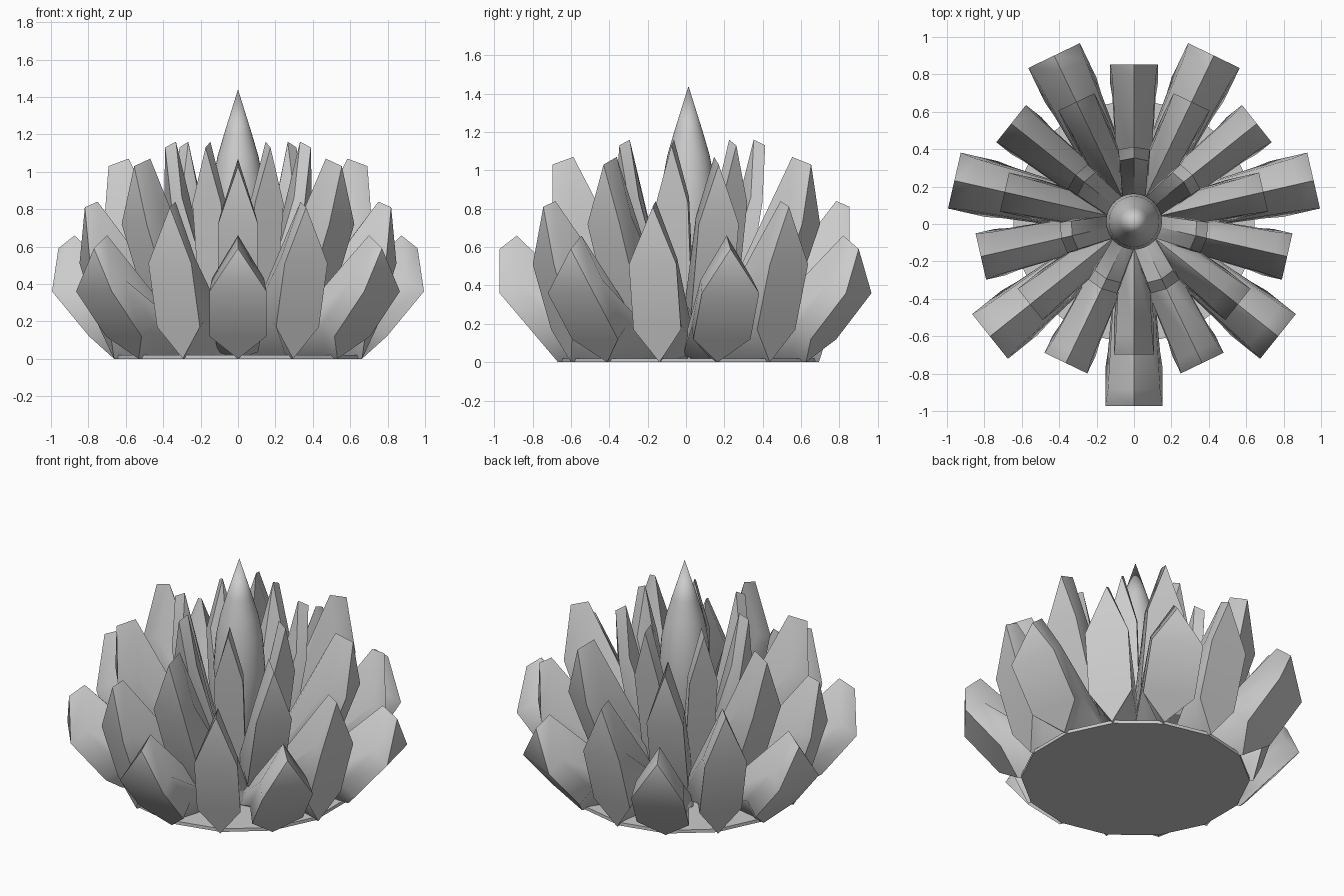
import bpy, bmesh, math
from mathutils import Vector

if "Cube" in bpy.data.objects:
    bpy.data.objects.remove(bpy.data.objects["Cube"])

CY = 0.013          # the cluster axis sits slightly behind the origin
N = 7               # petals per ring


def finish(name, bm, sharp=50):
    bmesh.ops.recalc_face_normals(bm, faces=bm.faces)
    for f in bm.faces:
        f.smooth = True
    for e in bm.edges:
        e.smooth = e.calc_face_angle(0) < math.radians(sharp)
    me = bpy.data.meshes.new(name)
    bm.to_mesh(me)
    bm.free()
    ob = bpy.data.objects.new(name, me)
    ob.location.y = CY
    bpy.context.collection.objects.link(ob)
    return ob


def mix(a, b, t):
    return (a[0] + (b[0] - a[0]) * t, a[1] + (b[1] - a[1]) * t)


def petal(bm, angle, foot, shoulder, tip, inner_tip, root, hw):
    """Crystal with a pointed hexagon front, a rim, and a body running back to its root."""
    out = Vector((math.cos(angle), math.sin(angle), 0))
    side = Vector((-out.y, out.x, 0))

    def loop(foot, low, shoulder, tip, w):
        pts = [(foot, 0), (low, w), (shoulder, w), (tip, 0), (shoulder, -w), (low, -w)]
        return [bm.verts.new(out * p[0] + side * s + Vector((0, 0, p[1]))) for p, s in pts]

    def shift(p):
        return (p[0] + inner_tip[0] - tip[0], p[1] + inner_tip[1] - tip[1])

    low = mix(foot, shoulder, 1 / 3)
    front = loop(foot, low, shoulder, tip, hw)
    rim = loop((foot[0] - 0.08, 0.0), shift(low), shift(shoulder), inner_tip, hw * 0.91)
    r, z = root
    back = loop((r, 0.0), (r, z * 0.3), (r, z * 0.7), (r, z), hw * 0.7)
    for v in (front, back):
        bm.faces.new((v[0], v[1], v[5]))
        bm.faces.new((v[1], v[2], v[4], v[5]))
        bm.faces.new((v[2], v[3], v[4]))
    for a, b in ((front, rim), (rim, back)):
        for i in range(6):
            j = (i + 1) % 6
            bm.faces.new((a[i], a[j], b[j], b[i]))


# Petal rings: name, half-step turn, foot, shoulder, tip, inner tip, root, half width
rings = [
    ("outer_petals", 0, (0.68, 0.0), (0.985, 0.36), (0.985, 0.59), (0.895, 0.66), (0.34, 0.12), 0.153),
    ("second_petals", 1, (0.68, 0.0), (0.84, 0.51), (0.84, 0.81), (0.77, 0.84), (0.24, 0.15), 0.127),
    ("third_petals", 0, (0.44, 0.01), (0.71, 0.72), (0.71, 1.03), (0.60, 1.07), (0.15, 0.2), 0.107),
    ("fourth_petals", 1, (0.25, 0.01), (0.385, 0.83), (0.40, 1.13), (0.34, 1.16), (0.10, 0.2), 0.085),
]
for name, half, foot, shoulder, tip, inner, root, hw in rings:
    bm = bmesh.new()
    for k in range(N):
        petal(bm, -math.pi / 2 + (k + half * 0.5) * 2 * math.pi / N,
              foot, shoulder, tip, inner, root, hw)
    finish(name, bm)

# Flat base plate joining the roots, corners under the petal centres
bm = bmesh.new()
plate = bmesh.ops.create_circle(bm, cap_ends=True, segments=2 * N, radius=0.66)
step = math.pi / N
for i, v in enumerate(plate["verts"]):
    v.co = (0.66 * math.cos(math.pi / 2 + i * step), 0.66 * math.sin(math.pi / 2 + i * step), 0)
ext = bmesh.ops.extrude_face_region(bm, geom=bm.faces[:])
for g in ext["geom"]:
    if isinstance(g, bmesh.types.BMVert):
        g.co.z += 0.02
finish("base", bm, 20)

# Round spindle in the middle
profile = [(0, 0.05), (0.06, 0.25), (0.12, 0.5), (0.15, 0.75), (0.135, 0.95),
           (0.11, 1.08), (0.075, 1.2), (0, 1.44)]
bm = bmesh.new()
verts = [bm.verts.new((r, 0, z)) for r, z in profile]
edges = [bm.edges.new(p) for p in zip(verts, verts[1:])]
bmesh.ops.spin(bm, geom=verts + edges, axis=(0, 0, 1), cent=(0, 0, 0),
               angle=2 * math.pi, steps=32)
bmesh.ops.remove_doubles(bm, verts=bm.verts, dist=1e-4)
finish("centre_spike", bm)
